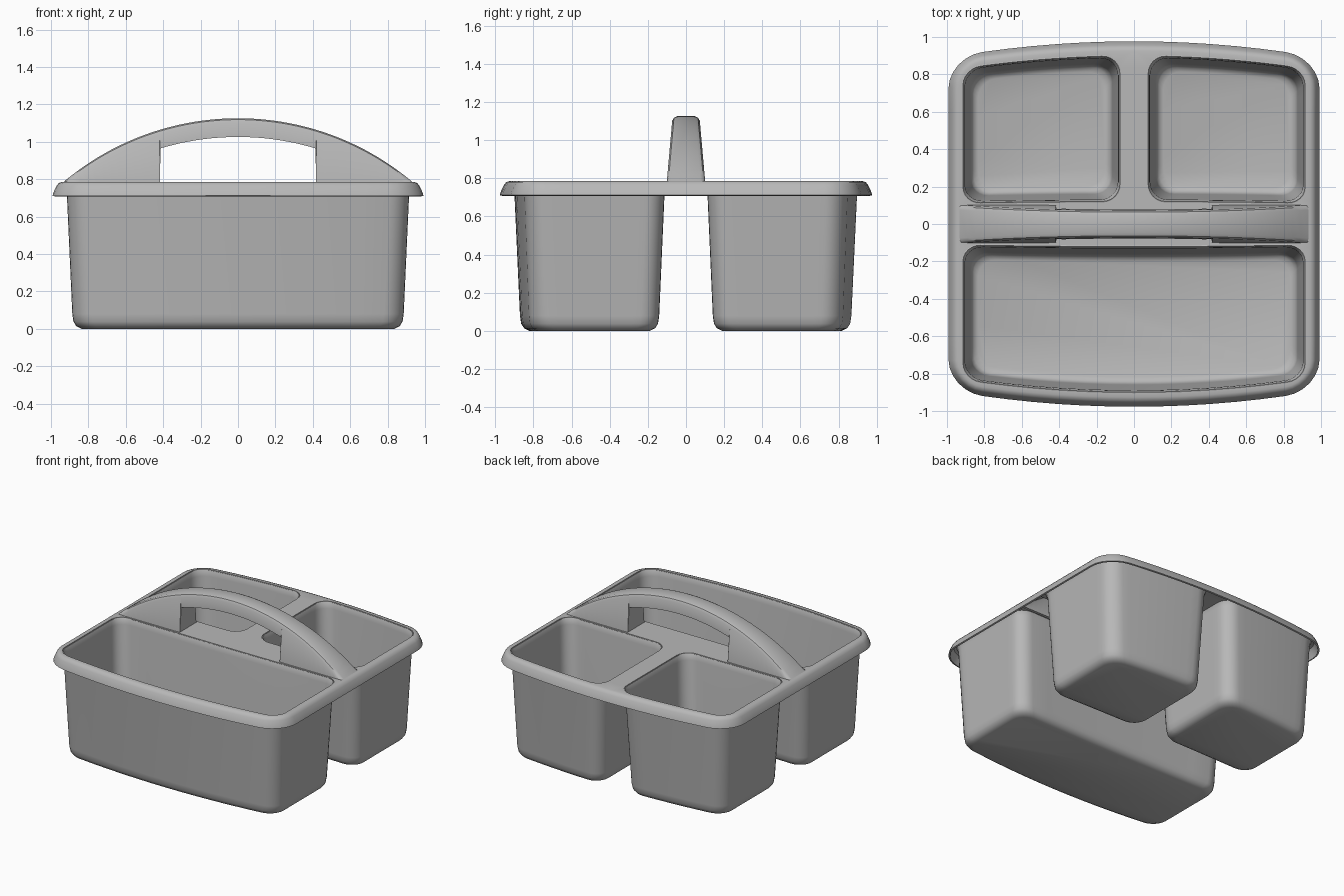
import bpy, bmesh, math

cube = bpy.data.objects.get("Cube")
if cube:
    bpy.data.objects.remove(cube, do_unlink=True)

grey = bpy.data.materials.new("matte_grey")
grey.use_nodes = True
colour = (0.48, 0.48, 0.48, 1)
grey.diffuse_color = colour
bsdf = grey.node_tree.nodes["Principled BSDF"]
bsdf.inputs["Base Color"].default_value = colour
bsdf.inputs["Roughness"].default_value = 0.7

TOP = 0.78      # height of the tray deck
PEAK = 1.12     # top of the handle
WALL = 0.012    # sheet thickness
CUT = 0.42      # half length of the grip opening
END = 0.93      # half length of the handle


def outline(x0, x1, y0, y1, r, side=12, arc=6):
    """Rounded rectangle whose far y edges bow outward in the middle."""
    corners = [(x1 - r, y1 - r), (x0 + r, y1 - r), (x0 + r, y0 + r), (x1 - r, y0 + r)]
    pts = []
    for i, (cx, cy) in enumerate(corners):
        for k in range(arc + 1):
            a = math.pi / 2 * (i + k / arc)
            pts.append((cx + r * math.cos(a), cy + r * math.sin(a)))
        # straight run to the next corner
        a = math.pi / 2 * (i + 1)
        nx, ny = corners[(i + 1) % 4]
        sx, sy = pts[-1]
        ex, ey = nx + r * math.cos(a), ny + r * math.sin(a)
        for k in range(1, side):
            t = k / side
            pts.append((sx + (ex - sx) * t, sy + (ey - sy) * t))
    return [(x, y * (1 - 0.09 * x * x)) for x, y in pts]


def ring(bm, pts, z):
    return [bm.verts.new((x, y, z)) for x, y in pts]


def bridge(bm, a, b):
    n = len(a)
    for i in range(n):
        j = (i + 1) % n
        bm.faces.new((a[i], a[j], b[j], b[i]))


def loop_edges(bm, verts):
    return [bm.edges.get((v, w)) or bm.edges.new((v, w))
            for v, w in zip(verts, verts[1:] + verts[:1])]


def finish(bm, name):
    """Make the object, thicken the sheet and shade it."""
    bmesh.ops.remove_doubles(bm, verts=bm.verts, dist=0.0005)
    bmesh.ops.recalc_face_normals(bm, faces=bm.faces)
    mesh = bpy.data.meshes.new(name)
    bm.to_mesh(mesh)
    bm.free()
    mesh.materials.append(grey)
    obj = bpy.data.objects.new(name, mesh)
    bpy.context.collection.objects.link(obj)
    mod = obj.modifiers.new("thickness", 'SOLIDIFY')
    mod.thickness = WALL
    mod.offset = 0
    bpy.ops.object.select_all(action='DESELECT')
    obj.select_set(True)
    bpy.context.view_layer.objects.active = obj
    bpy.ops.object.modifier_apply(modifier=mod.name)
    bpy.ops.object.shade_smooth_by_angle(angle=math.radians(35))
    return obj


# Bins: one wide in front, two behind
BINS = {
    "front_bin": (-0.92, 0.92, -0.905, -0.115),
    "back_right_bin": (-0.92, -0.07, 0.115, 0.905),
    "back_left_bin": (0.07, 0.92, 0.115, 0.905),
}
# height and inset of each ring down the wall
BIN_PROFILE = [(TOP, 0), (0.765, 0.006), (0.74, 0.01), (0.08, 0.04),
               (0.04, 0.046), (0.018, 0.06), (0.006, 0.085)]


def bin_outline(box, d):
    x0, x1, y0, y1 = box
    return outline(x0 + d, x1 - d, y0 + d, y1 - d, 0.1)


for name, box in BINS.items():
    bm = bmesh.new()
    rings = [ring(bm, bin_outline(box, d), z) for z, d in BIN_PROFILE]
    for a, b in zip(rings, rings[1:]):
        bridge(bm, a, b)
    bm.faces.new(rings[-1])
    finish(bm, name)


# Handle shape helpers
RADIUS = (END ** 2 + (PEAK - TOP) ** 2) / (2 * (PEAK - TOP))


def arch(x):
    return PEAK - RADIUS + math.sqrt(RADIUS ** 2 - x * x)


def half_width(z):
    return 0.095 - 0.03 * (z - TOP) / (PEAK - TOP)


# Deck with bin openings and hollow handle ends, plus the flared rim
bm = bmesh.new()
rim = [ring(bm, outline(-0.94 - d, 0.94 + d, -0.925 - d, 0.925 + d, 0.13 + d), z)
       for d, z in ((0, TOP), (0.015, 0.775), (0.026, 0.76), (0.042, 0.725), (0.046, 0.71))]
for a, b in zip(rim, rim[1:]):
    bridge(bm, a, b)
edges = loop_edges(bm, rim[0])
for box in BINS.values():
    edges += loop_edges(bm, ring(bm, bin_outline(box, 0), TOP))
for s in (-1, 1):
    w = half_width(TOP)
    hole = [(s * CUT, -w), (s * 0.91, -w), (s * 0.91, w), (s * CUT, w)]
    edges += loop_edges(bm, ring(bm, hole, TOP))
bmesh.ops.triangle_fill(bm, use_beauty=True, use_dissolve=False, edges=edges, normal=(0, 0, 1))
finish(bm, "deck_and_rim")


# Hollow arched handle with a grip opening through it
def section(bm, x, lo):
    hi = max(arch(x), lo)
    mid = max(hi - 0.02, lo)
    soft = max(hi - 0.006, lo)
    half = [(half_width(lo), lo), (half_width(mid), mid),
            (half_width(hi) - 0.006, soft), (half_width(hi) - 0.02, hi)]
    pts = half + [(-y, z) for y, z in reversed(half)]
    return [bm.verts.new((x, y, z)) for y, z in pts]


def span(bm, xa, xb, steps, low, closed):
    prev = None
    for k in range(steps + 1):
        x = xa + (xb - xa) * k / steps
        cur = section(bm, x, low(x))
        if prev:
            for i in range(len(cur) if closed else len(cur) - 1):
                j = (i + 1) % len(cur)
                bm.faces.new((prev[i], prev[j], cur[j], cur[i]))
        prev = cur


bm = bmesh.new()
span(bm, -END, -CUT, 12, lambda x: TOP, False)
span(bm, -CUT, CUT, 18, lambda x: arch(x) - 0.09, True)
span(bm, CUT, END, 12, lambda x: TOP, False)
# end walls of the opening
zc = arch(CUT) - 0.09
for s in (-1, 1):
    bm.faces.new([bm.verts.new((s * CUT, q * half_width(z), z))
                  for q, z in ((-1, TOP), (1, TOP), (1, zc), (-1, zc))])
bmesh.ops.dissolve_degenerate(bm, dist=0.0005, edges=bm.edges)
finish(bm, "handle")
